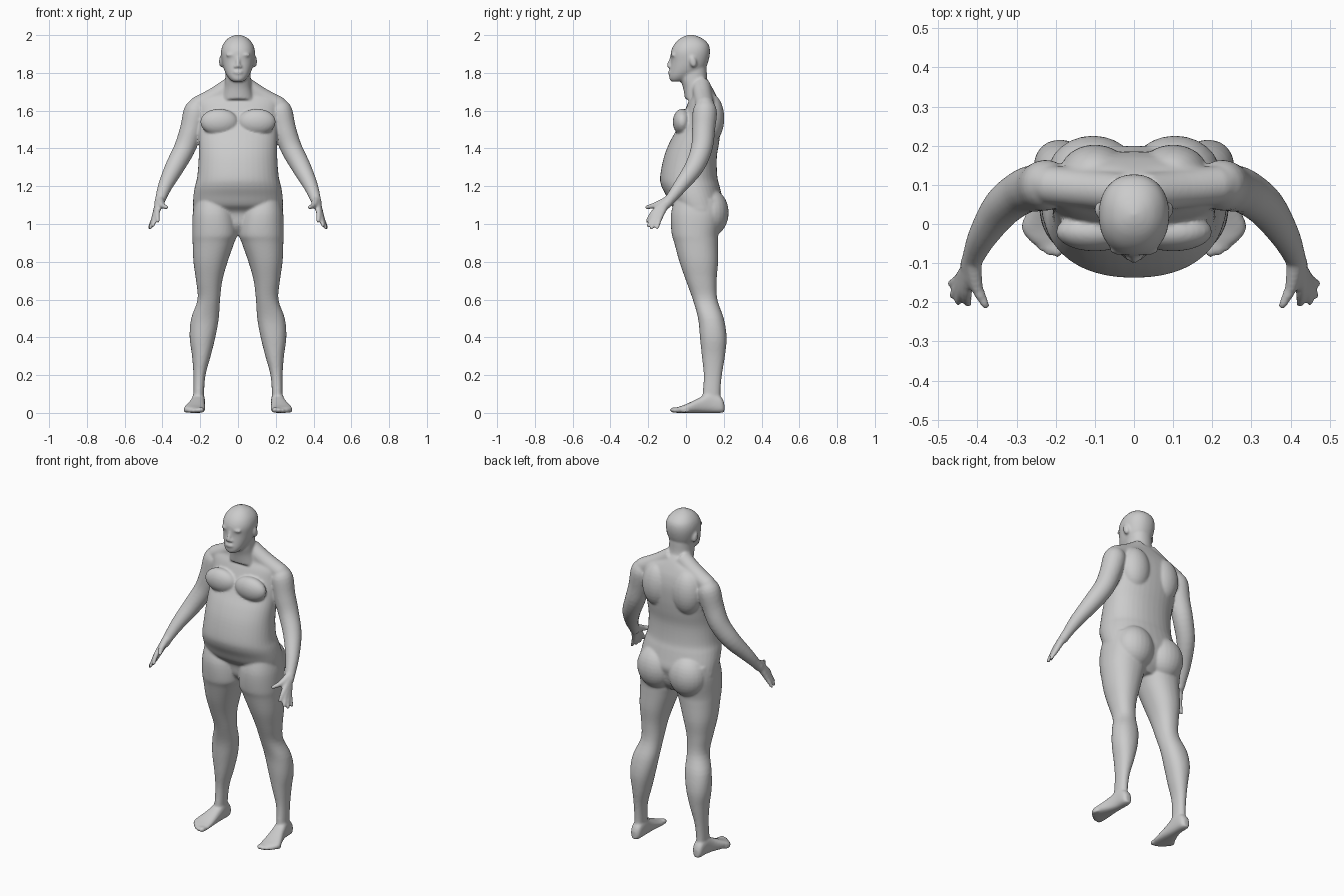
import bpy, bmesh, math
from mathutils import Vector, Matrix

bm = bmesh.new()


def spline(rows, sub=4):
    """Catmull-Rom interpolation through rows of numbers."""
    out = []
    for i in range(len(rows) - 1):
        p0, p1, p2, p3 = (rows[min(max(i + k, 0), len(rows) - 1)] for k in (-1, 0, 1, 2))
        for s in range(sub):
            t = s / sub
            out.append([0.5 * (2 * b + (c - a) * t + (2 * a - 5 * b + 4 * c - d) * t * t
                               + (3 * b - a - 3 * c + d) * t ** 3)
                        for a, b, c, d in zip(p0, p1, p2, p3)])
    return out + [list(rows[-1])]


def skin(rings):
    """Join rings of points into a closed skin."""
    vs = [[bm.verts.new(p) for p in r] for r in rings]
    n = len(vs[0])
    for a, b in zip(vs, vs[1:]):
        for i in range(n):
            bm.faces.new((a[i], a[(i + 1) % n], b[(i + 1) % n], b[i]))
    bm.faces.new(vs[0][::-1])
    bm.faces.new(vs[-1])


def loft(rows, sides=(1,), axis='z', power=2.2, n=40):
    """Rows: position on axis, then low and high limits in both cross directions."""
    for side in sides:
        rings = []
        for t, a0, a1, b0, b1 in spline(rows):
            ring = []
            for k in range(n):
                c, s = math.cos(math.tau * k / n), math.sin(math.tau * k / n)
                a = (a0 + a1) / 2 + (a1 - a0) / 2 * math.copysign(abs(c) ** (2 / power), c)
                b = (b0 + b1) / 2 + (b1 - b0) / 2 * math.copysign(abs(s) ** (2 / power), s)
                ring.append((side * a, b, t) if axis == 'z' else (side * a, t, b))
            rings.append(ring)
        skin(rings)


def tube(rows, sides=(1, -1), n=20):
    """Rows: x, y, z, radius along a limb; the tip is rounded off."""
    pts = spline(rows)
    end = Vector(pts[-1][:3])
    d = (end - Vector(pts[-2][:3])).normalized()
    r = pts[-1][3]
    pts += [[*(end + d * r * math.sin(a)), r * math.cos(a)] for a in (0.5, 1.0, 1.4)]
    for side in sides:
        rings = []
        for i, p in enumerate(pts):
            tan = Vector(pts[min(i + 1, len(pts) - 1)][:3]) - Vector(pts[max(i - 1, 0)][:3])
            u = tan.cross(Vector((0.3, 1, 0.2))).normalized()
            v = tan.cross(u).normalized()
            ring = [Vector(p[:3]) + p[3] * (u * math.cos(math.tau * k / n) + v * math.sin(math.tau * k / n))
                    for k in range(n)]
            rings.append([(side * q.x, q.y, q.z) for q in ring])
        skin(rings)


def blob(loc, size, sides=(1, -1), tilt=0.0):
    for side in sides:
        m = (Matrix.Translation((side * loc[0], loc[1], loc[2])) @ Matrix.Rotation(tilt, 4, 'X')
             @ Matrix.Diagonal((*size, 1)))
        bmesh.ops.create_uvsphere(bm, u_segments=24, v_segments=16, radius=1, matrix=m)


BOTH = (1, -1)

# Torso with belly: height, half width, front, back
torso = [(.94, .09, .02, .13), (.99, .18, -.025, .17), (1.06, .233, -.04, .19), (1.10, .238, -.08, .20),
         (1.15, .236, -.105, .19), (1.20, .228, -.13, .178), (1.25, .216, -.137, .166), (1.35, .208, -.118, .163),
         (1.43, .208, -.088, .175), (1.50, .21, -.05, .183), (1.58, .215, -.015, .185), (1.64, .22, .01, .175),
         (1.68, .19, .03, .16), (1.72, .10, .02, .14), (1.75, .06, .0, .12)]
loft([(z, -w, w, f, b) for z, w, f, b in torso])

# Chest, shoulder blades, buttocks, shoulder slope
blob((.1, -.02, 1.54), (.1, .05, .07))
blob((.1, .13, 1.56), (.09, .073, .13))
blob((.105, .13, 1.06), (.115, .096, .125))
tube([(.03, .08, 1.735, .05), (.12, .09, 1.675, .05), (.215, .1, 1.625, .05)])

# Legs
loft([(1.13, .05, .225, -.06, .18), (1.05, .015, .24, -.08, .19), (.95, .004, .242, -.076, .172),
      (.9, .02, .24, -.062, .17), (.8, .055, .236, -.035, .17), (.7, .083, .222, 0, .162),
      (.6, .095, .214, .036, .166), (.5, .102, .248, .064, .2), (.4, .12, .256, .074, .215),
      (.3, .145, .243, .084, .206), (.2, .172, .236, .094, .19), (.1, .18, .236, .088, .182),
      (.03, .18, .236, .08, .19)], BOTH)

# Feet and toes
loft([(.203, .195, .225, .005, .05), (.185, .178, .238, 0, .085), (.13, .175, .243, 0, .11),
      (.08, .175, .255, 0, .085), (.03, .174, .275, 0, .06), (-.01, .174, .287, 0, .042),
      (-.04, .176, .27, 0, .032), (-.058, .185, .24, .002, .026)], BOTH, 'y', 2.6)
for i in range(5):
    r = .018 - .0018 * i
    blob((.196 + .02 * i, -.06 + .0035 * i * i, r * .85), (r, .026, r * .85))

# Arms
tube([(.205, .1, 1.645, .04), (.222, .1, 1.6, .064), (.247, .093, 1.5, .061), (.283, .083, 1.4, .057),
      (.336, .043, 1.3, .051), (.386, -.03, 1.2, .038), (.411, -.085, 1.13, .028), (.418, -.105, 1.105, .027)])

# Fingers run through the palm from the wrist
for knuckle, tip in (((.427, -.172, 1.062), (.424, -.205, 1.015)), ((.437, -.166, 1.046), (.45, -.2, .99)),
                     ((.443, -.154, 1.036), (.465, -.183, .978)), ((.445, -.138, 1.032), (.469, -.152, .98))):
    tube([(.417, -.105, 1.115, .022), (*knuckle, .0145), (*tip, .0095)])
tube([(.412, -.1, 1.125, .022), (.402, -.16, 1.1, .017), (.379, -.208, 1.088, .0105)])

# Neck and head
loft([(1.66, -.085, .085, -.005, .13), (1.72, -.073, .073, -.015, .125), (1.77, -.068, .068, -.03, .112),
      (1.83, -.066, .066, -.03, .11)])
head = [(1.755, .03, -.08, -.02), (1.768, .045, -.088, .02), (1.79, .061, -.089, .06), (1.82, .075, -.085, .1),
        (1.86, .085, -.08, .118), (1.91, .09, -.08, .127), (1.95, .08, -.063, .12), (1.98, .056, -.034, .09),
        (1.996, .028, -.004, .055), (2.002, .008, .018, .032)]
loft([(z, -w, w, f, b) for z, w, f, b in head])

# Nose, lips, brow, ears
tube([(0, -.076, 1.885, .008), (0, -.086, 1.855, .01), (0, -.09, 1.838, .012)], (1,))
blob((.012, -.085, 1.834), (.01, .01, .008))
blob((0, -.086, 1.803), (.024, .011, .011), (1,))
blob((.035, -.066, 1.895), (.03, .014, .01))
blob((.088, .037, 1.86), (.013, .019, .033), BOTH, .25)

# Fuse everything into one skin
bmesh.ops.recalc_face_normals(bm, faces=bm.faces)
mesh = bpy.data.meshes.new("body")
bm.to_mesh(mesh)
bm.free()
body = bpy.data.objects.new("body", mesh)
bpy.context.collection.objects.link(body)
skin_mat = bpy.data.materials.new("plain grey")
skin_mat.diffuse_color = (.6, .6, .6, 1)
mesh.materials.append(skin_mat)

fuse = body.modifiers.new("fuse", 'REMESH')
fuse.mode = 'VOXEL'
fuse.voxel_size = .0065
fuse.use_smooth_shade = True
soften = body.modifiers.new("soften", 'SMOOTH')
soften.factor = .5
soften.iterations = 7
